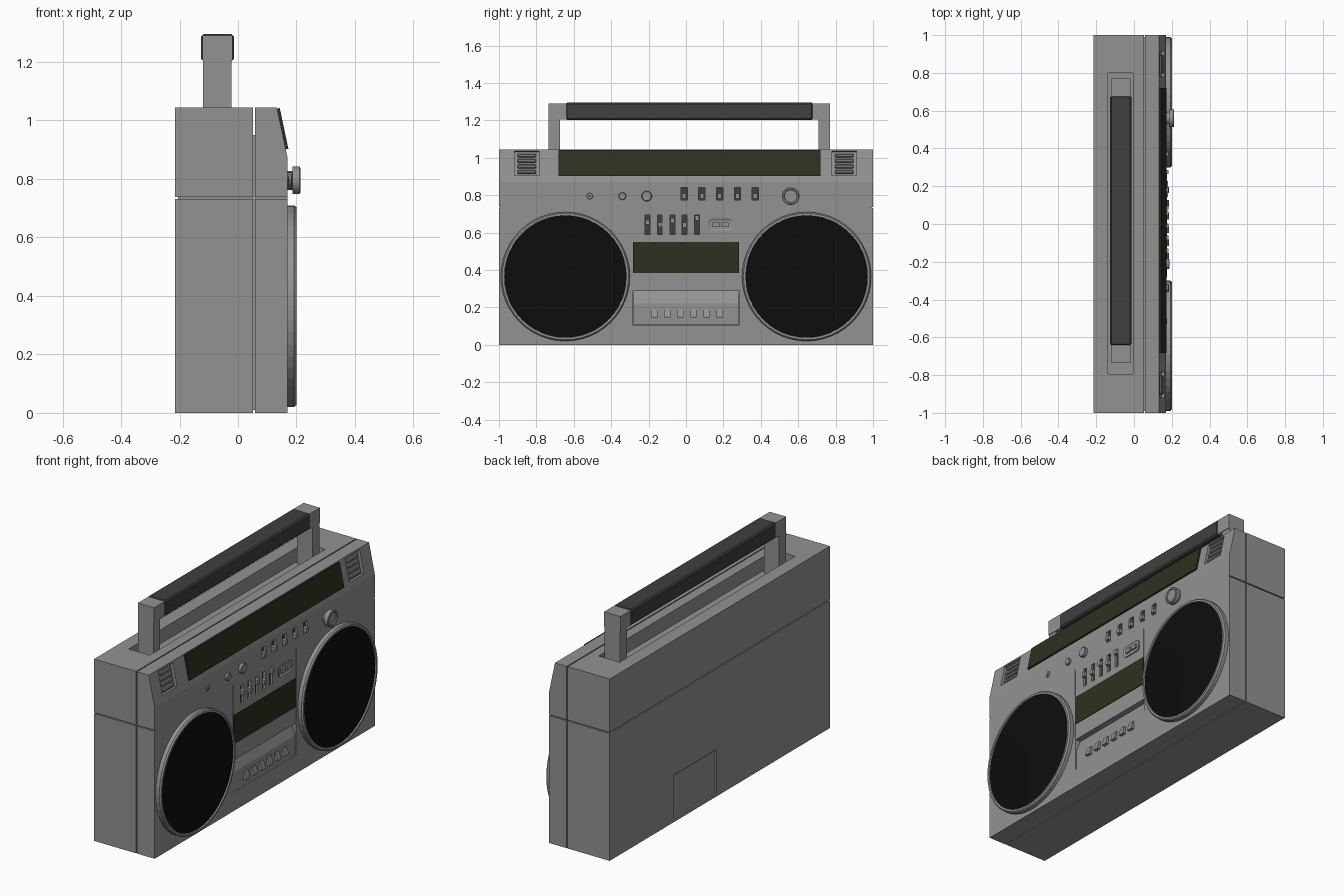
import bpy, bmesh, math
from mathutils import Matrix, Vector

if "Cube" in bpy.data.objects:
    bpy.data.objects.remove(bpy.data.objects["Cube"])


def material(name, rgb):
    m = bpy.data.materials.new(name)
    m.diffuse_color = (*rgb, 1)
    m.use_nodes = True
    m.node_tree.nodes["Principled BSDF"].inputs["Base Color"].default_value = m.diffuse_color
    return m


GREY = material("body grey", (0.29, 0.29, 0.29))
DARK = material("dark grey", (0.05, 0.05, 0.05))
OLIVE = material("olive glass", (0.028, 0.028, 0.014))
BLACK = material("speaker black", (0.004, 0.004, 0.004))


def finish(name, bm, mat):
    bmesh.ops.recalc_face_normals(bm, faces=bm.faces)
    me = bpy.data.meshes.new(name)
    bm.to_mesh(me)
    bm.free()
    me.materials.append(mat)
    ob = bpy.data.objects.new(name, me)
    bpy.context.collection.objects.link(ob)
    return ob


def add_box(bm, x, y, z, mat4=Matrix()):
    """Box from (min, max) ranges, optionally placed by a matrix."""
    c = Matrix.Translation([(r[0] + r[1]) / 2 for r in (x, y, z)])
    s = Matrix.Diagonal([r[1] - r[0] for r in (x, y, z)] + [1])
    return bmesh.ops.create_cube(bm, size=1, matrix=mat4 @ c @ s)["verts"]


def boxes(name, ranges, mat, mat4=Matrix(), bevel=0):
    bm = bmesh.new()
    for r in ranges:
        add_box(bm, *r, mat4)
    if bevel:
        bmesh.ops.bevel(bm, geom=bm.edges[:], offset=bevel, segments=1, affect='EDGES')
    return finish(name, bm, mat)


def prism(name, profile, y0, y1, mat):
    """Extrude an (x, z) profile along y."""
    bm = bmesh.new()
    f = bm.faces.new([bm.verts.new((x, y0, z)) for x, z in profile])
    ext = bmesh.ops.extrude_face_region(bm, geom=[f])["geom"]
    bmesh.ops.translate(bm, vec=(0, y1 - y0, 0),
                        verts=[v for v in ext if isinstance(v, bmesh.types.BMVert)])
    return finish(name, bm, mat)


def lathe(name, profile, y, z, mat, n=32):
    """Turn an (x, radius) profile about an axis along x."""
    bm = bmesh.new()
    vs = [bm.verts.new((x, 0, r)) for x, r in profile]
    es = [bm.edges.new(p) for p in zip(vs, vs[1:])]
    bmesh.ops.spin(bm, geom=vs + es, cent=(0, 0, 0), axis=(1, 0, 0),
                   angle=math.tau, steps=n, use_duplicate=False)
    bmesh.ops.remove_doubles(bm, verts=bm.verts, dist=1e-5)
    bmesh.ops.translate(bm, verts=bm.verts, vec=(0, y, z))
    return finish(name, bm, mat)


def carve(ob, cutters):
    for c in cutters:
        m = ob.modifiers.new("cut", 'BOOLEAN')
        m.operation, m.solver, m.object = 'DIFFERENCE', 'EXACT', c
    dg = bpy.context.evaluated_depsgraph_get()
    me = bpy.data.meshes.new_from_object(ob.evaluated_get(dg))
    ob.modifiers.clear()
    ob.data = me
    for c in cutters:
        bpy.data.objects.remove(c)


# Frame lying on the slanted upper front panel (origin at z = 0.97)
TILT = math.atan2(0.037, 0.175)
SLANT = Matrix.Translation((0.149, 0, 0.97)) @ Matrix.Rotation(-TILT, 4, 'Y')

# Rear shell: two halves with a seam, handle well and battery hatch recess
lower = boxes("rear_shell_lower", [((-.215, .052), (-1, 1), (0, .732))], GREY)
carve(lower, [boxes("hatch_cut", [((-.3, -.205), (.03, .415), (.02, .27))], GREY)])
boxes("battery_hatch", [((-.209, -.2), (.036, .409), (.026, .264))], GREY)
upper = boxes("rear_shell_upper", [((-.215, .052), (-1, 1), (.738, 1.045))], GREY)
carve(upper, [boxes("well_cut", [((-.138, -.005), (-.795, .8), (.965, 1.2))], GREY)])
boxes("seam_core", [((-.205, .1), (-.99, .99), (.01, .95))], GREY)

# Front shell with slanted top and all its recesses
front = prism("front_shell", [(.058, 0), (.17, 0), (.17, .87), (.133, 1.045), (.058, 1.045)],
              -1, 1, GREY)
vents = [(-.918, -.785), (.78, .912)]
switches = [-.01 + .095 * i for i in range(5)]
sliders = list(zip([-.205, -.14, -.073, -.008, .058], [.655, .642, .665, .64, .678]))
X = (.155, .3)
grooves = boxes("groove_cut", [((0, .3), (-1.1, -.994), (.732, .738)),
                               ((0, .3), (.994, 1.1), (.732, .738))], GREY)
vent_cut = boxes("vent_cut", [((-.018, .1), v, (-.065, .067)) for v in vents], GREY, SLANT)
slot_cut = boxes("slot_cut",
                 [(X, (y - .017, y + .017), (.775, .84)) for y in switches] +
                 [(X, (y - .013, y + .013), (.59, .695)) for y, _ in sliders], GREY)
deck_cut = boxes("deck_cut", [((.135, .3), (-.285, .285), (.105, .29))], GREY)
line_cut = boxes("line_cut", [((.165, .3), (s * .285 - .002, s * .285 + .002), (.3, .725))
                              for s in (-1, 1)], GREY)
carve(front, [grooves, vent_cut, slot_cut, deck_cut, line_cut])

# Tuner display and vent bars on the slanted panel
boxes("tuner_display", [((-.004, .009), (-.683, .72), (-.07, .072))], OLIVE, SLANT)
boxes("vent_bars", [((-.02, -.002), (a + .016, b - .016), (z - .009, z + .009))
                    for a, b in vents for z in (-.045, -.015, .015, .045)], GREY, SLANT, .004)

# Switches and equaliser sliders in dark slots
boxes("switch_slots", [((.15, .157), (y - .017, y + .017), (.775, .84)) for y in switches], DARK)
boxes("switch_buttons", [((.157, .183), (y - .011, y + .011), (.783, .808)) for y in switches], GREY)
boxes("slider_slots", [((.15, .157), (y - .013, y + .013), (.59, .695)) for y, _ in sliders], DARK)
boxes("slider_buttons", [((.157, .183), (y - .011, y + .011), (z - .013, z + .013))
                         for y, z in sliders], GREY)

# Knobs and jack
for name, y, r, x1 in (("jack", -.515, .017, .174), ("small_knob", -.34, .02, .184),
                       ("medium_knob", -.21, .028, .188)):
    lathe(name, [(.165, 0), (.165, r), (x1 - .003, r), (x1, r * .85), (x1, 0)], y, .795, GREY, 20)
lathe("jack_hole", [(.17, 0), (.17, .006), (.1755, .006), (.1755, 0)], -.515, .795, DARK, 12)
lathe("tuning_knob", [(.165, 0), (.165, .032), (.186, .032), (.186, .047), (.21, .047),
                      (.213, .043), (.213, .036), (.208, .033), (.208, 0)], .56, .795, GREY)

# Rounded mode button frame with two buttons
bm = bmesh.new()
add_box(bm, (.165, .176), (.12, .25), (.61, .675))
bmesh.ops.bevel(bm, geom=[e for e in bm.edges
                          if abs(e.verts[0].co.x - e.verts[1].co.x) > .005],
                offset=.02, segments=4, profile=.5, affect='EDGES')
bm.normal_update()
face = max(bm.faces, key=lambda f: f.calc_center_median().x)
bmesh.ops.inset_region(bm, faces=[face], thickness=.009, depth=0)
bmesh.ops.translate(bm, verts=face.verts, vec=(-.005, 0, 0))
finish("mode_frame", bm, GREY)
boxes("mode_buttons", [((.17, .181), (y - .018, y + .018), (.631, .654)) for y in (.161, .209)], GREY)

# Cassette window and key deck
boxes("cassette_window", [((.165, .174), (-.284, .284), (.385, .55))], OLIVE)
prism("key_deck", [(.13, .108), (.166, .108), (.166, .22), (.14, .287), (.13, .287)],
      -.281, .281, GREY)
for i in range(6):
    y = -.17 + .07 * i
    prism("deck_key", [(.16, .145), (.184, .145), (.184, .155), (.172, .192), (.16, .192)],
          y - .017, y + .017, GREY)

# Speakers
for y in (-.645, .645):
    lathe("speaker_ring", [(.165, .345), (.192, .345), (.2, .338), (.2, .327), (.185, .325),
                           (.165, .325), (.165, .345)], y, .365, GREY, 48)
    lathe("speaker_grille", [(.165, 0), (.165, .326), (.192, .326), (.194, 0)], y, .365, BLACK, 48)

# Carry handle
for name, a, b, c, d in (("left_handle_arm", -.735, -.675, -.735, -.64),
                         ("right_handle_arm", .708, .77, .672, .77)):
    boxes(name, [((-.12, -.022), (a, b), (.96, 1.206)),
                 ((-.122, -.018), (c, d), (1.205, 1.291))], GREY)
boxes("handle_grip", [((-.126, -.014), (-.643, .68), (1.203, 1.295))], DARK, bevel=.008)
